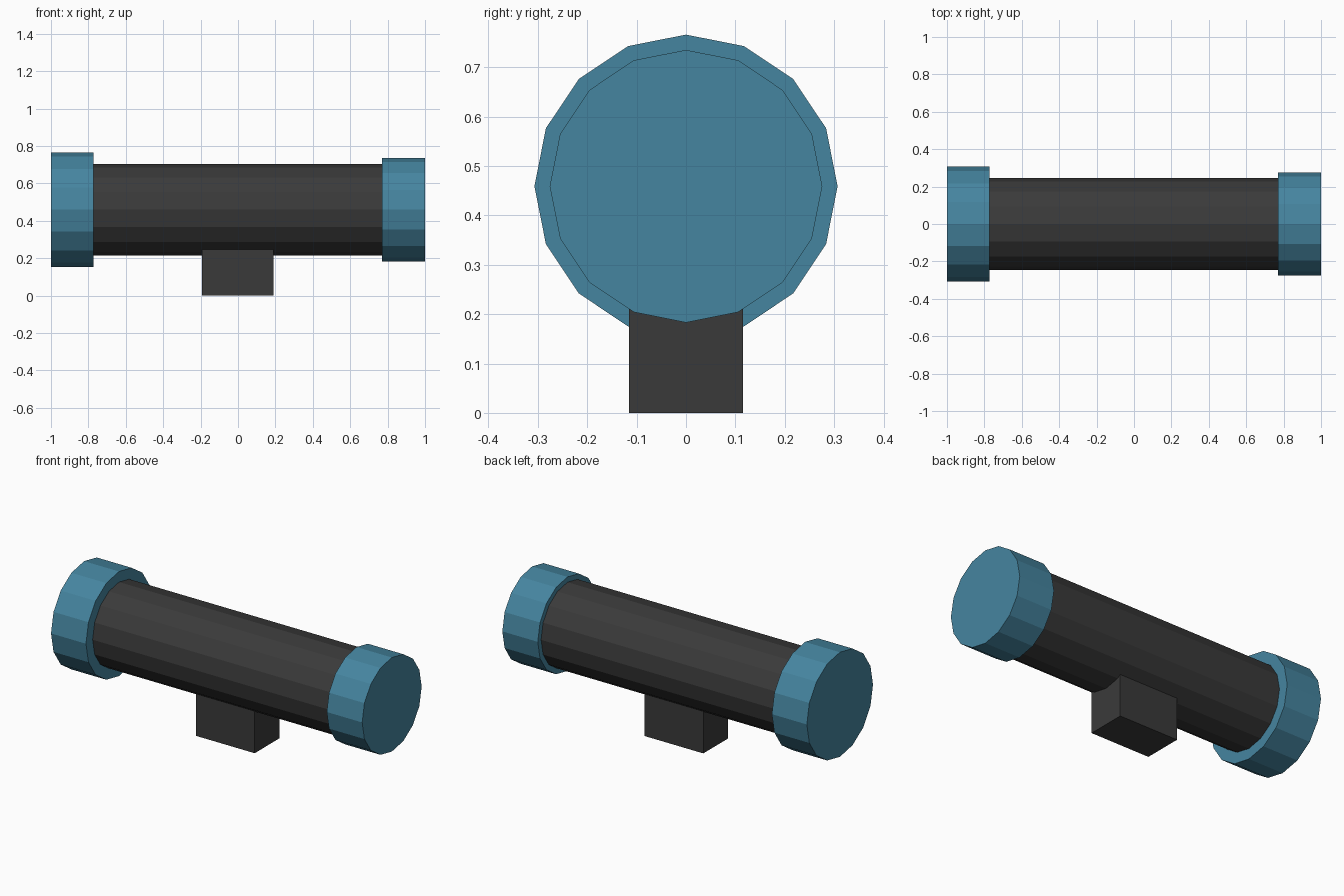
import bpy
from math import pi

cube = bpy.data.objects.get("Cube")
if cube:
    bpy.data.objects.remove(cube, do_unlink=True)

AXIS_Z = 0.459  # height of the tube's centre line


def make_material(name, rgb):
    mat = bpy.data.materials.new(name)
    mat.use_nodes = True
    colour = (*rgb, 1)
    mat.diffuse_color = colour
    mat.node_tree.nodes["Principled BSDF"].inputs["Base Color"].default_value = colour
    return mat


def finish(name, mat):
    obj = bpy.context.object
    obj.name = obj.data.name = name
    obj.data.materials.append(mat)
    return obj


def tube(name, x0, x1, radius, mat):
    """Sixteen-sided cylinder along x, with a corner pointing straight up."""
    bpy.ops.mesh.primitive_cylinder_add(
        vertices=16, radius=radius, depth=x1 - x0,
        location=((x0 + x1) / 2, 0, AXIS_Z), rotation=(0, pi / 2, 0))
    bpy.ops.object.transform_apply(location=False, rotation=True, scale=True)
    return finish(name, mat)


blue = make_material("steel blue", (0.06, 0.235, 0.35))
charcoal = make_material("charcoal", (0.042, 0.042, 0.042))

# Main tube and its two end caps
tube("body_tube", -0.78, 0.78, 0.245, charcoal)
tube("large_end_cap", -1.0, -0.773, 0.307, blue)
tube("small_end_cap", 0.77, 1.0, 0.276, blue)

# Mounting block, its top sunk into the tube
bpy.ops.mesh.primitive_cube_add(size=1, location=(-0.002, 0, 0.125))
bpy.context.object.scale = (0.382, 0.23, 0.25)
bpy.ops.object.transform_apply(location=False, rotation=False, scale=True)
finish("mount_block", charcoal)
